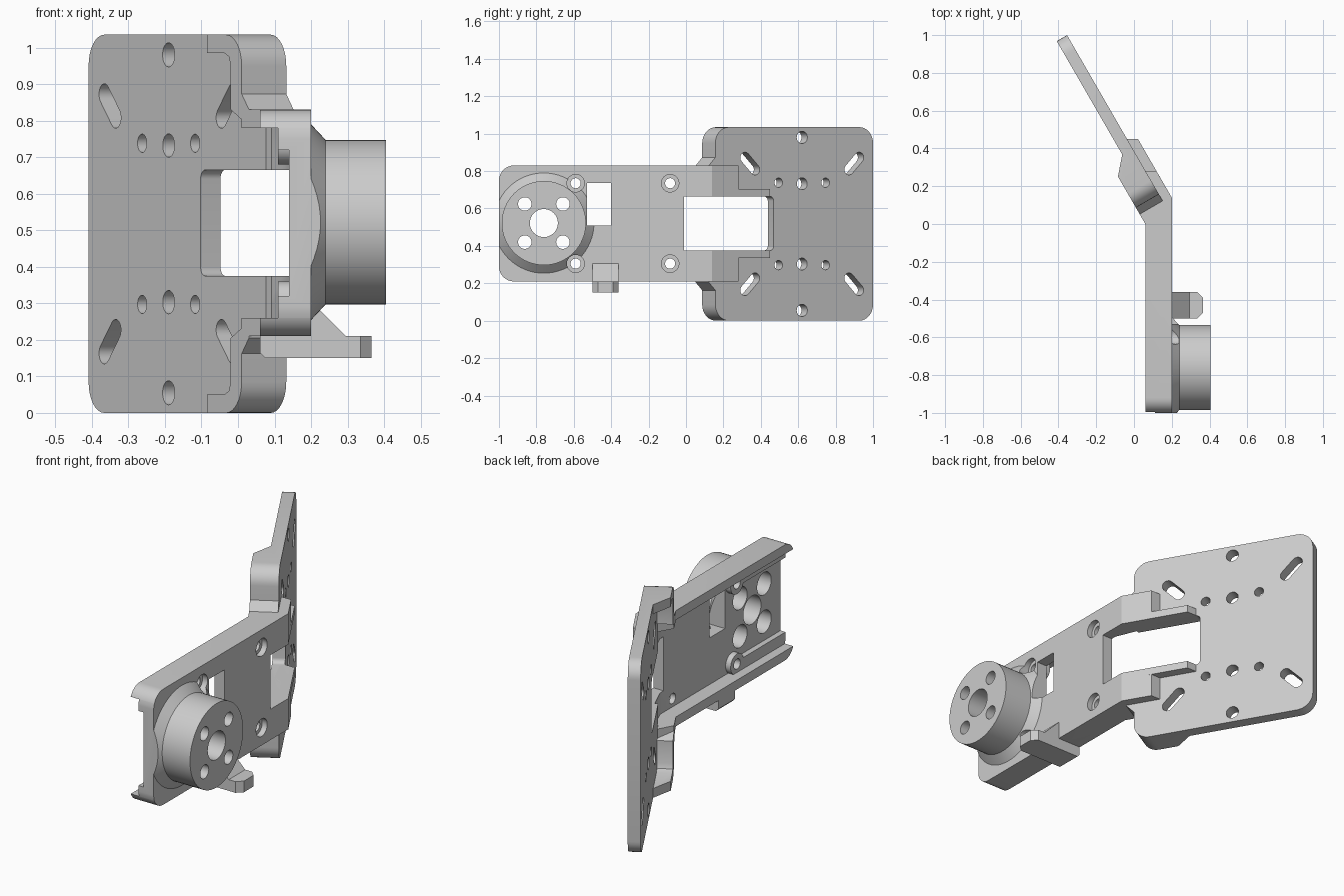
import bpy, bmesh
from math import sin, cos, pi, radians
from mathutils import Matrix, Vector

if "Cube" in bpy.data.objects:
    bpy.data.objects.remove(bpy.data.objects["Cube"], do_unlink=True)

grey = bpy.data.materials.new("plain grey")
grey.use_nodes = True
grey.diffuse_color = (0.6, 0.6, 0.6, 1)
grey.node_tree.nodes["Principled BSDF"].inputs["Base Color"].default_value = (0.6, 0.6, 0.6, 1)


def frame(u, v, w, origin=(0, 0, 0)):
    m = Matrix((u, v, w)).transposed().to_4x4()
    m.translation = Vector(origin)
    return m


# Working frames: each prism is drawn in u, v and extruded along w
TILT = radians(30)
TOP = frame((1, 0, 0), (0, 1, 0), (0, 0, 1))
SIDE = frame((0, 1, 0), (0, 0, 1), (1, 0, 0))
FRONT = frame((1, 0, 0), (0, 0, 1), (0, -1, 0))
BEND = frame((-sin(TILT), cos(TILT), 0), (0, 0, 1), (cos(TILT), sin(TILT), 0), (0.06, 0, 0))
BEND_TOP = BEND @ frame((1, 0, 0), (0, 0, 1), (0, -1, 0))
MID = 0.5175
HEIGHT = 2 * MID
BOSS = (-0.76, 0.522)


def loft(rings, fr, name="piece"):
    """Join matching rings of (u, v, w) points into a closed solid."""
    bm = bmesh.new()
    loops = [[bm.verts.new(fr @ Vector(p)) for p in ring] for ring in rings]
    for a, b in zip(loops, loops[1:]):
        for i in range(len(a)):
            j = (i + 1) % len(a)
            bm.faces.new((a[i], a[j], b[j], b[i]))
    bm.faces.new(loops[0][::-1])
    bm.faces.new(loops[-1])
    bmesh.ops.recalc_face_normals(bm, faces=bm.faces)
    mesh = bpy.data.meshes.new(name)
    bm.to_mesh(mesh)
    bm.free()
    mesh.materials.append(grey)
    ob = bpy.data.objects.new(name, mesh)
    bpy.context.collection.objects.link(ob)
    return ob


def prism(pts, lo, hi, fr, name="piece"):
    return loft([[(u, v, w) for u, v in pts] for w in (lo, hi)], fr, name)


def rect(u0, u1, v0, v1, r=0.0, n=8):
    if not r:
        return [(u0, v0), (u1, v0), (u1, v1), (u0, v1)]
    centres = ((u1 - r, v1 - r), (u0 + r, v1 - r), (u0 + r, v0 + r), (u1 - r, v0 + r))
    return [(cu + r * cos((k + i / n) * pi / 2), cv + r * sin((k + i / n) * pi / 2))
            for k, (cu, cv) in enumerate(centres) for i in range(n + 1)]


def circle(u, v, r, n=32):
    return [(u + r * cos(2 * pi * i / n), v + r * sin(2 * pi * i / n)) for i in range(n)]


def capsule(a, b, r, n=10):
    a, b = Vector(a), Vector(b)
    d = (b - a).normalized() * r
    s = Vector((-d.y, d.x))
    arc = [pi * i / n for i in range(n + 1)]
    return ([tuple(b - s * cos(t) + d * sin(t)) for t in arc]
            + [tuple(a + s * cos(t) - d * sin(t)) for t in arc])


def combine(base, operation, pieces):
    """Apply exact booleans and remove the helper pieces."""
    bpy.context.view_layer.objects.active = base
    for piece in pieces:
        piece.hide_render = True
        mod = base.modifiers.new("bool", 'BOOLEAN')
        mod.operation, mod.solver, mod.object = operation, 'EXACT', piece
        bpy.ops.object.modifier_apply(modifier=mod.name)
        bpy.data.objects.remove(piece, do_unlink=True)


def bent_window():
    return prism(rect(0, 0.46, 0.375, 0.665, 0.025), -0.1, 0.3, BEND)


def arm_cutters():
    cuts = [prism(rect(-0.53, -0.40, 0.51, 0.735), 0, 0.24, SIDE)]
    for y in (-0.59, -0.085):
        for z in (0.305, 0.735):
            cuts.append(prism(circle(y, z, 0.027), 0, 0.3, SIDE))
            cuts.append(prism(circle(y, z, 0.047), 0.17, 0.3, SIDE))
    cuts.append(prism(circle(BOSS[0], BOSS[1], 0.075), 0, 0.5, SIDE))
    for dy in (-0.102, 0.102):
        for dz in (-0.102, 0.102):
            y, z = BOSS[0] + dy, BOSS[1] + dz
            cuts.append(prism(circle(y, z, 0.036), 0, 0.5, SIDE))
            cuts.append(prism(circle(y, z, 0.06), 0, 0.35, SIDE))
    return cuts


# Arm: web, edge flanges, inner ledges with bolt pads, fingers beside the window
arm = prism([(0.14, -1.1), (0.2, -1.1), (0.2, 0.14), (0.119, 0.28), (0.03, 0.28), (0.14, 0.02)],
            0.21, 0.83, TOP, "arm")
flange = [(0.06, -1.1), (0.2, -1.1), (0.2, 0.14), (0.1, 0.2), (0.067, 0.189), (0.01, 0.087), (0.06, 0)]
finger = [(0.03, 0.25), (0.1365, 0.25), (0.021, 0.45), (-0.037, 0.45), (-0.05, 0.42)]
pieces = [prism(finger, 0.335, 0.705, TOP)]
for lo, hi, z in ((0.78, 0.83, 0.735), (0.21, 0.26, 0.305)):
    pieces.append(prism(flange, lo, hi, TOP))
    pieces.append(prism(circle(-0.59, z, 0.055), 0.11, 0.17, SIDE))
for lo, hi in ((0.72, 0.79), (0.25, 0.32)):
    pieces.append(prism(rect(0.11, 0.17, -1.1, -0.59), lo, hi, TOP))
combine(arm, 'UNION', pieces)
combine(arm, 'INTERSECT', [prism(rect(-1, 0.8, 0.21, 0.83, 0.08), -0.5, 0.5, SIDE)])
combine(arm, 'DIFFERENCE', [prism(rect(-0.01, 0.2, 0.375, 0.665), 0, 0.3, SIDE), bent_window()])
combine(arm, 'DIFFERENCE', arm_cutters())

# Mounting plate with a raised lip on its near edge, rounded at the corners
plate = prism([(0.02, 0), (0.29, 0), (0.38, 0.078), (1.2, 0.078), (1.2, 0.141), (0.02, 0.141)],
              -1.2, 0.2, BEND_TOP, "mounting_plate")
combine(plate, 'INTERSECT', [prism(rect(0.1, 1.073, 0, HEIGHT, 0.085), -0.1, 0.3, BEND)])

# Pocket behind the lip, opening into the arm channel
half = [(0.05, 0.78), (0.16, 0.83), (0.16, 0.95), (0.17, 0.975), (0.195, 0.985), (0.5, 0.985)]
pocket = half + [(t, HEIGHT - z) for t, z in half[::-1]]
cuts = [prism(pocket, -0.2, 0.0775, BEND), bent_window()]

# Plate holes and slanted slots, mirrored about mid height
holes = [(0.635, 0.98, 0.033), (0.635, 0.732, 0.032), (0.49, 0.738, 0.025), (0.78, 0.738, 0.025)]
slots = [((0.283, 0.872), (0.345, 0.808)), ((0.987, 0.872), (0.925, 0.808))]
for s in (1, -1):
    for t, z, r in holes:
        cuts.append(prism(circle(t, MID + s * (z - MID), r), -0.1, 0.3, BEND))
    for ends in slots:
        a, b = [(t, MID + s * (z - MID)) for t, z in ends]
        cuts.append(prism(capsule(a, b, 0.029), -0.1, 0.3, BEND))
combine(plate, 'DIFFERENCE', cuts)

# Sloped gussets between arm flanges and plate edge
gussets = []
for s, name in ((1, "upper_gusset"), (-1, "lower_gusset")):
    profile = [(0.06, 0.825), (0.06, 0.83), (0.1, 0.873), (0.12, 0.873), (0.12, 0.825)]
    gussets.append(prism([(t, MID + s * (z - MID)) for t, z in profile], 0, 0.141, BEND, name))

# Round boss with a flared foot
rings = [[(u, v, x) for u, v in circle(BOSS[0], BOSS[1], r, 64)]
         for x, r in ((0.16, 0.268), (0.2, 0.268), (0.24, 0.225), (0.405, 0.225))]
boss = loft(rings, SIDE, "round_boss")
combine(boss, 'INTERSECT', [prism(rect(-1, 0, 0, 1), 0, 0.6, SIDE)])
combine(boss, 'DIFFERENCE', arm_cutters())

# Side bracket under the arm with a sloped brace
bracket = prism([(0.06, 0.165), (0.075, 0.15), (0.365, 0.15), (0.365, 0.21), (0.295, 0.21),
                 (0.2, 0.305), (0.15, 0.305), (0.15, 0.22), (0.06, 0.22)],
                0.3, 0.6, FRONT, "side_bracket")
combine(bracket, 'INTERSECT', [prism([(0, -0.5), (0.335, -0.5), (0.366, -0.47), (0.366, -0.39),
                                      (0.335, -0.36), (0, -0.36)], 0, 0.5, TOP)])

# Smooth the round surfaces and keep edges crisp
for ob in [arm, plate, boss, bracket] + gussets:
    bpy.ops.object.select_all(action='DESELECT')
    ob.select_set(True)
    bpy.context.view_layer.objects.active = ob
    bpy.ops.object.shade_smooth_by_angle(angle=radians(25))
